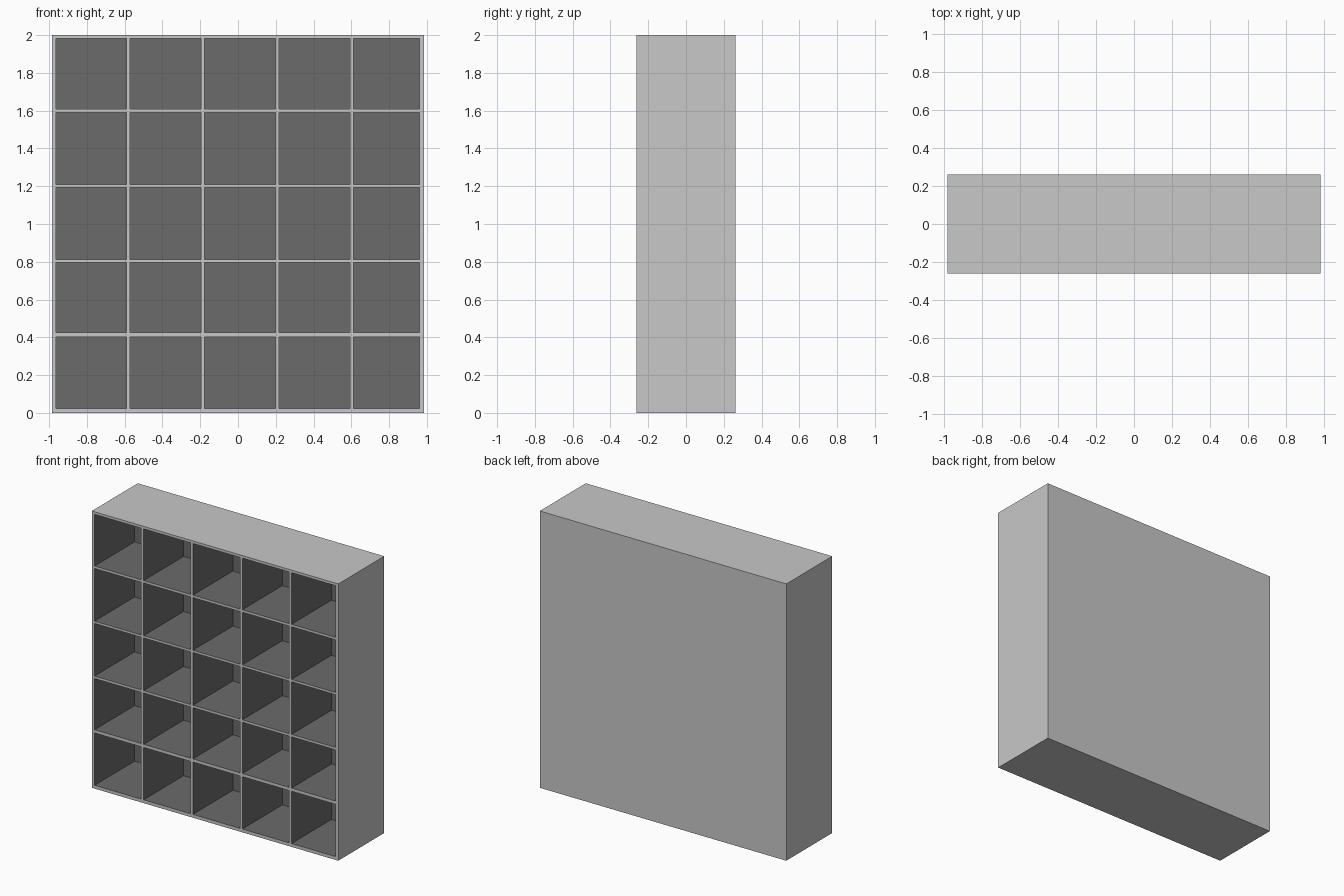
import bpy, bmesh

if "Cube" in bpy.data.objects:
    bpy.data.objects.remove(bpy.data.objects["Cube"])

HALF_W, HALF_D, HEIGHT = 0.985, 0.262, 2.0
CELL_BACK_Y = 0.195

# Opening edges: pairs (start, end) of every column and row
cols = [(-0.963, -0.590), (-0.571, -0.196), (-0.177, 0.198), (0.218, 0.593), (0.611, 0.961)]
rows = [(0.024, 0.402), (0.425, 0.795), (0.813, 1.193), (1.210, 1.590), (1.608, 1.981)]
xs = [-HALF_W] + [v for c in cols for v in c] + [HALF_W]
zs = [0.0] + [v for r in rows for v in r] + [HEIGHT]


def material(name, value):
    m = bpy.data.materials.new(name)
    m.diffuse_color = (value, value, value, 1)
    m.use_nodes = True
    m.node_tree.nodes["Principled BSDF"].inputs["Base Color"].default_value = m.diffuse_color
    return m


bm = bmesh.new()

# Front lattice: rim, shelves and dividers, with the openings as separate faces
grid = [[bm.verts.new((x, -HALF_D, z)) for z in zs] for x in xs]
openings = []
for i in range(len(xs) - 1):
    for j in range(len(zs) - 1):
        f = bm.faces.new((grid[i][j], grid[i + 1][j], grid[i + 1][j + 1], grid[i][j + 1]))
        if i % 2 and j % 2:
            openings.append(f)

# Outer sides, top and bottom, closed by the back panel
rim = [e for e in bm.edges if e.is_boundary]
ext = bmesh.ops.extrude_edge_only(bm, edges=rim)["geom"]
for v in ext:
    if isinstance(v, bmesh.types.BMVert):
        v.co.y = HALF_D
back_edges = [e for e in ext if isinstance(e, bmesh.types.BMEdge) and e.is_boundary
              and all(v.co.y > 0 for v in e.verts)]
bmesh.ops.contextual_create(bm, geom=back_edges)

# Sink each compartment
new = bmesh.ops.extrude_discrete_faces(bm, faces=openings)["faces"]
for f in new:
    for v in f.verts:
        v.co.y = CELL_BACK_Y

bmesh.ops.remove_doubles(bm, verts=bm.verts[:], dist=1e-5)
bmesh.ops.recalc_face_normals(bm, faces=bm.faces[:])

# Dark lining on every face inside the case, light on the outside
for f in bm.faces:
    c = f.calc_center_median()
    inside = abs(c.x) < HALF_W - 0.002 and abs(c.y) < HALF_D - 0.002 and 0.002 < c.z < HEIGHT - 0.002
    f.material_index = 1 if inside else 0

me = bpy.data.meshes.new("cubby_shelf")
bm.to_mesh(me)
bm.free()
me.materials.append(material("light grey", 0.58))
me.materials.append(material("dark grey lining", 0.147))
bpy.context.collection.objects.link(bpy.data.objects.new("cubby_shelf", me))
